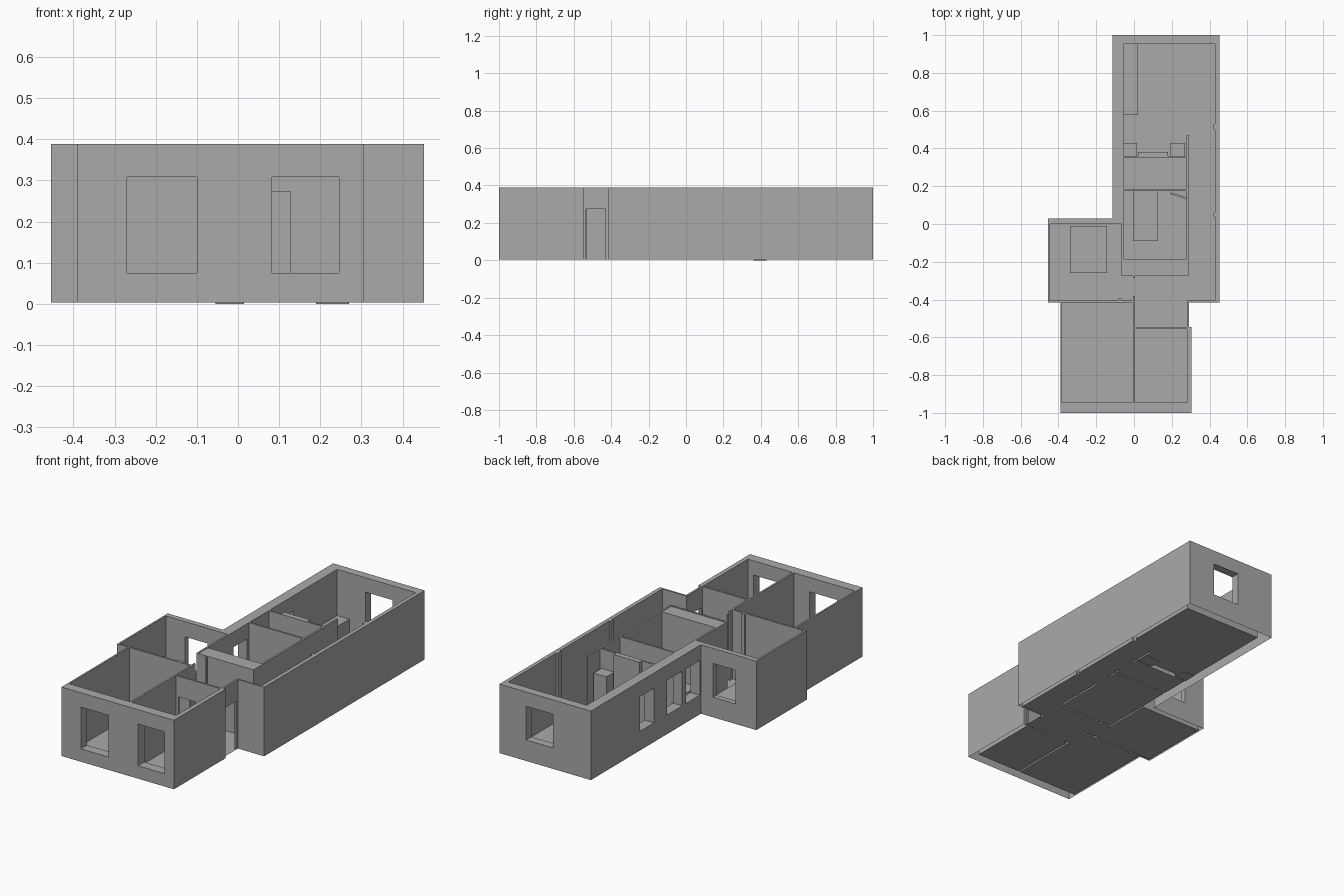
import bpy, bmesh, math
from mathutils import Matrix

if "Cube" in bpy.data.objects:
    bpy.data.objects.remove(bpy.data.objects["Cube"])

BASE, TOP = 0.003, 0.388

grey = bpy.data.materials.new("plaster grey")
grey.diffuse_color = (0.4, 0.4, 0.4, 1)
grey.use_nodes = True
grey.node_tree.nodes["Principled BSDF"].inputs["Base Color"].default_value = grey.diffuse_color

# Wall plans: x0, x1, y0, y1 (all full height)
OUTER = [
    (-.113, .452, .953, 1), (-.113, -.055, 0, 1), (.43, .452, -.415, 1),     # long wing
    (-.455, -.055, 0, .03), (-.455, -.445, -.415, .03),                      # side room
    (-.445, .005, -.415, -.405),
    (-.39, .305, -1, -.945), (-.39, -.38, -1, -.405), (.28, .305, -1, -.545),  # front rooms
    (.28, .29, -.545, -.405), (.28, .452, -.415, -.405),                     # entrance notch
]
INNER = [
    (.278, .288, -.275, .47), (-.055, .278, .35, .36), (-.055, .278, .175, .185),
    (-.065, .288, -.275, -.265), (-.065, -.055, -.275, 0),
    (-.005, .005, -.945, -.38), (-.005, .005, -.285, -.275), (0, .28, -.555, -.545),
    (.02, .18, .36, .38),                                                    # chimney breast
    (.42, .43, .5, .53), (.42, .43, .04, .06), (-.085, -.065, -.405, -.395),  # pilasters
]
# Openings: x0, x1, y0, y1, z0, z1
WINDOWS = [
    (-.27, -.10, -1, -.945, .075, .308), (.083, .245, -1, -.945, .075, .308),
    (.12, .287, .953, 1, .12, .308), (-.328, -.187, 0, .03, .115, .303),
] + [(-.113, -.055, a, b, .11, .303) for a, b in ((.443, .566), (.195, .327), (.04, .16))]
DOORS = [(x0, x1, y0, y1, BASE, .273) for x0, x1, y0, y1 in (
    (.28, .29, -.535, -.43), (.02, .127, -.555, -.545), (-.005, .005, -.53, -.425),
    (.278, .288, .03, .13), (.278, .288, .215, .32))]
FOOTPRINT = [(-.113, .452, -.415, 1), (-.455, .005, -.415, .03), (-.39, .29, -1, -.405)]


def finish(bm, name):
    me = bpy.data.meshes.new(name)
    bm.to_mesh(me)
    bm.free()
    me.materials.append(grey)
    ob = bpy.data.objects.new(name, me)
    bpy.context.collection.objects.link(ob)
    return ob


def box(name, x0, x1, y0, y1, z0, z1):
    bm = bmesh.new()
    bmesh.ops.create_cube(bm, size=1, matrix=Matrix.Translation(
        ((x0 + x1) / 2, (y0 + y1) / 2, (z0 + z1) / 2)) @ Matrix.Diagonal((x1 - x0, y1 - y0, z1 - z0, 1)))
    return finish(bm, name)


def within(p, boxes):
    return any(all(b[2 * i] < p[i] < b[2 * i + 1] for i in range(len(b) // 2)) for b in boxes)


# Split space along every wall and opening edge, so walls merge without overlaps
walls, cuts = OUTER + INNER, WINDOWS + DOORS
axes = []
for i in range(2):
    axes.append(sorted({b[2 * i + s] for b in walls + cuts + FOOTPRINT for s in (0, 1)}))
axes.append(sorted({BASE, TOP} | {c[4 + s] for c in cuts for s in (0, 1)}))
size = [len(a) - 1 for a in axes]
cells = [(i, j, k) for i in range(size[0]) for j in range(size[1]) for k in range(size[2])]
mid = lambda c: [(axes[n][c[n]] + axes[n][c[n] + 1]) / 2 for n in range(3)]
solid = {c for c in cells if within(mid(c), walls) and not within(mid(c), cuts)}


def add_face(bm, verts, cell, axis, side):
    u, v = (axis + 1) % 3, (axis + 2) % 3
    quad = []
    for du, dv in ((0, 0), (1, 0), (1, 1), (0, 1)):
        idx = list(cell)
        idx[axis] += side
        idx[u] += du
        idx[v] += dv
        key = tuple(idx)
        if key not in verts:
            verts[key] = bm.verts.new([axes[n][key[n]] for n in range(3)])
        quad.append(verts[key])
    bm.faces.new(quad if side else quad[::-1])


def simplify(bm):
    bmesh.ops.dissolve_limit(bm, angle_limit=math.radians(1), verts=bm.verts[:], edges=bm.edges[:])


# Wall shell, open underneath
bm, verts = bmesh.new(), {}
for c in sorted(solid):
    for axis in range(3):
        for side in (0, 1):
            n = list(c)
            n[axis] += 1 if side else -1
            if tuple(n) not in solid and not (axis == 2 and n[2] < 0):
                add_face(bm, verts, c, axis, side)
simplify(bm)
finish(bm, "walls")

# Floor sheet between the walls
bm, verts = bmesh.new(), {}
for c in cells:
    if c[2] == 0 and c not in solid and within(mid(c), FOOTPRINT):
        add_face(bm, verts, (c[0], c[1], -1), 2, 1)
simplify(bm)
finish(bm, "floor")

# Furniture
box("cabinet_left", -.055, .015, .36, .43, 0, .28)
box("cabinet_right", .19, .27, .36, .43, 0, .28)
box("counter", -.055, .02, .577, .953, BASE, .13)
box("double_bed", -.34, -.142, -.26, -.01, BASE, .08)
box("single_bed", -.005, .127, -.09, .175, BASE, .08)
box("wardrobe", -.055, .278, -.265, -.185, BASE, .385)

# Open door leaf hinged on the corridor wall
leaf = box("door_leaf", -.09, 0, -.005, .005, BASE, .27)
leaf.location = (.278, .137, 0)
leaf.rotation_euler.z = math.radians(-17)
